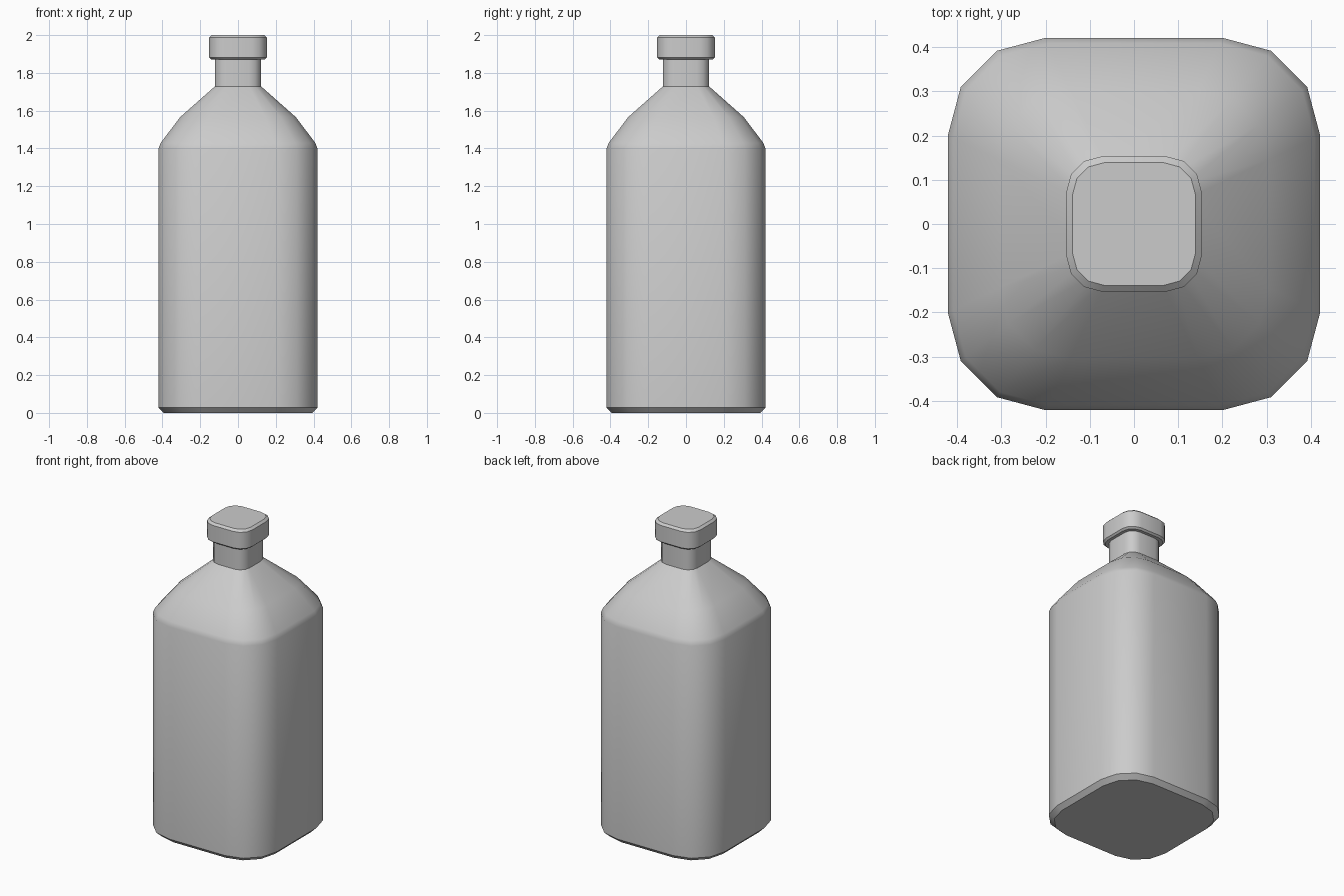
import bpy, bmesh, math

if "Cube" in bpy.data.objects:
    bpy.data.objects.remove(bpy.data.objects["Cube"])


def ring_points(half, z, ratio=0.524):
    # rounded square, each corner an arc in three segments
    r = half * ratio
    c = half - r
    pts = []
    for q in range(4):
        mid = math.radians(45 + 90 * q)
        cx = math.copysign(c, math.cos(mid))
        cy = math.copysign(c, math.sin(mid))
        for k in range(4):
            a = math.radians(90 * q + 30 * k)
            pts.append((cx + r * math.cos(a), cy + r * math.sin(a), z))
    return pts


def loft(name, profile):
    # stack rounded-square sections (half width, height) and close both ends
    bm = bmesh.new()
    rings = [[bm.verts.new(p) for p in ring_points(h, z)] for h, z in profile]
    n = len(rings[0])
    for low, up in zip(rings, rings[1:]):
        for i in range(n):
            j = (i + 1) % n
            bm.faces.new((low[i], low[j], up[j], up[i]))
    bm.faces.new(rings[0][::-1])
    bm.faces.new(rings[-1])
    mesh = bpy.data.meshes.new(name)
    bm.to_mesh(mesh)
    bm.free()
    obj = bpy.data.objects.new(name, mesh)
    bpy.context.collection.objects.link(obj)
    bpy.ops.object.select_all(action='DESELECT')
    obj.select_set(True)
    bpy.context.view_layer.objects.active = obj
    bpy.ops.object.shade_smooth_by_angle(angle=math.radians(35))
    return obj


# body with base chamfer, sloping shoulder and neck
loft("bottle_body", [(0.394, 0.0), (0.421, 0.028), (0.421, 1.40), (0.409, 1.43),
                     (0.305, 1.567), (0.123, 1.728), (0.123, 1.88)])

# cap with chamfered rims
loft("bottle_cap", [(0.142, 1.871), (0.153, 1.881), (0.153, 1.987), (0.139, 2.0)])
